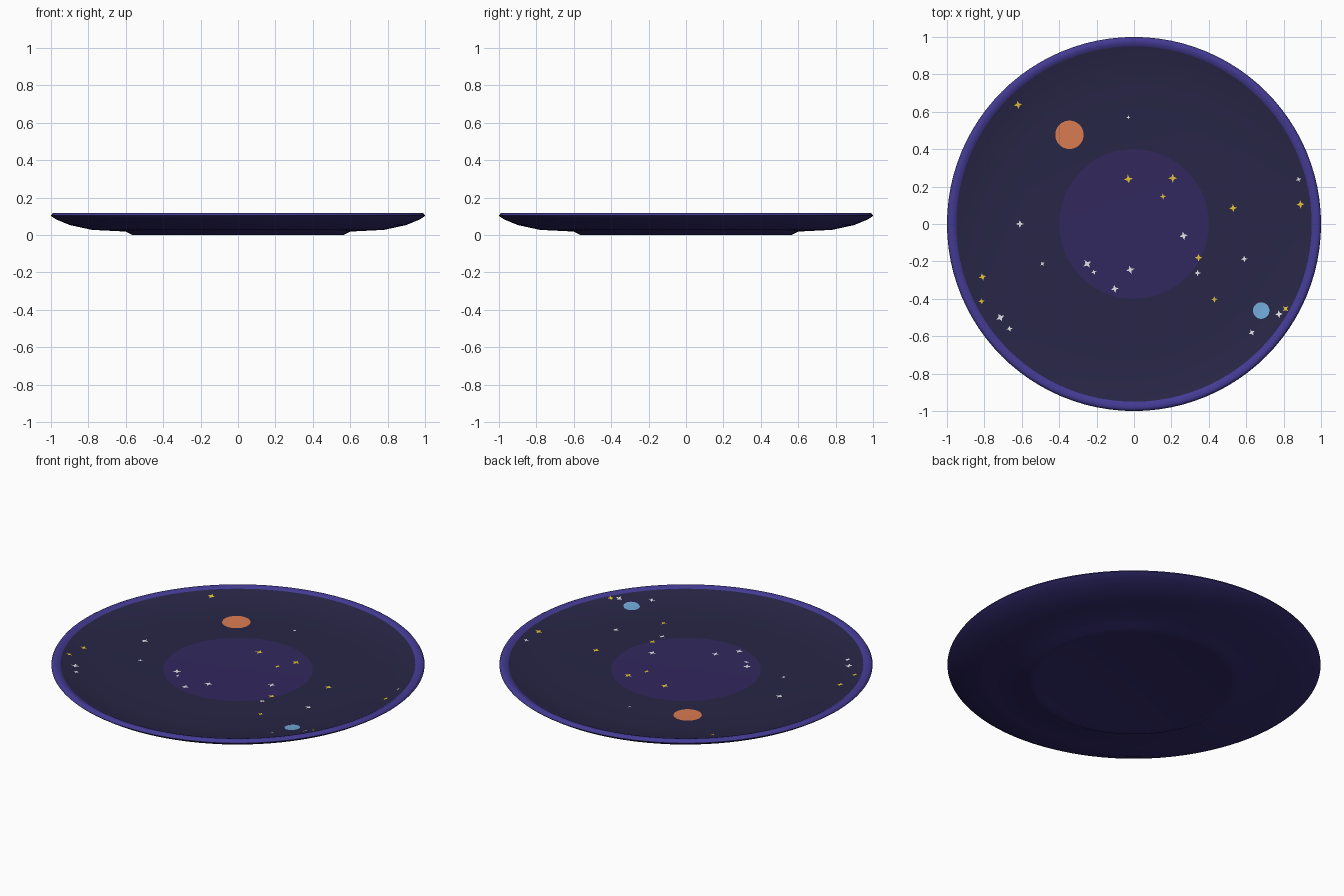
import bpy, bmesh, math

cube = bpy.data.objects.get("Cube")
if cube:
    bpy.data.objects.remove(cube)


def srgb(r, g, b):
    """Convert 0-255 display values to a linear colour."""
    def lin(c):
        c /= 255
        return c / 12.92 if c <= 0.04045 else ((c + 0.055) / 1.055) ** 2.4
    return (lin(r), lin(g), lin(b), 1.0)


def material(name, colour):
    mat = bpy.data.materials.new(name)
    mat.use_nodes = True
    mat.diffuse_color = colour
    mat.node_tree.nodes["Principled BSDF"].inputs["Base Color"].default_value = colour
    return mat


night = material("night glaze", srgb(40, 38, 70))
violet = material("violet glaze", srgb(50, 40, 94))
purple = material("purple rim", srgb(68, 59, 148))
indigo = material("dark indigo underside", srgb(49, 41, 106))
orange = material("orange planet", srgb(218, 124, 82))
blue = material("blue planet", srgb(112, 168, 216))
gold = material("gold star", srgb(228, 196, 52))
silver = material("silver star", srgb(226, 226, 230))


def finish(name, bm, mat, smooth=True):
    mesh = bpy.data.meshes.new(name)
    bm.to_mesh(mesh)
    bm.free()
    mesh.materials.append(mat)
    obj = bpy.data.objects.new(name, mesh)
    bpy.context.collection.objects.link(obj)
    if smooth:
        bpy.ops.object.select_all(action="DESELECT")
        obj.select_set(True)
        bpy.context.view_layer.objects.active = obj
        bpy.ops.object.shade_smooth_by_angle(angle=math.radians(35))
    return obj


def lathe(name, profile, mat, facing=1, steps=96):
    """Spin a (radius, height) profile around z; facing is 1 up or -1 down."""
    bm = bmesh.new()
    verts = [bm.verts.new((r, 0, z)) for r, z in profile]
    edges = [bm.edges.new(pair) for pair in zip(verts, verts[1:])]
    bmesh.ops.spin(bm, geom=verts + edges, cent=(0, 0, 0), axis=(0, 0, 1),
                   angle=math.tau, steps=steps)
    bmesh.ops.remove_doubles(bm, verts=bm.verts, dist=0.0002)
    bmesh.ops.recalc_face_normals(bm, faces=bm.faces)
    if facing * sum(f.normal.z * f.calc_area() for f in bm.faces) < 0:
        bmesh.ops.reverse_faces(bm, faces=bm.faces)
    return finish(name, bm, mat)


# Centre medallion, dish, rim and underside with a foot
DISH = [(0, 0.073), (0.4, 0.074), (0.6, 0.076), (0.72, 0.079),
        (0.82, 0.085), (0.9, 0.097), (0.95, 0.108)]
lathe("centre_disc", DISH[:2], violet)
lathe("dish_surface", DISH[1:], night)
lathe("rim", [(0.95, 0.108), (0.96, 0.114), (0.974, 0.118), (0.986, 0.117),
              (0.994, 0.113), (0.998, 0.106)], purple)
lathe("underside", [(0, 0.005), (0.5, 0.005), (0.52, 0), (0.565, 0),
                    (0.6, 0.018), (0.78, 0.027), (0.9, 0.053), (0.97, 0.082),
                    (0.995, 0.098), (1, 0.103), (0.998, 0.106)], indigo, -1)


def height(r):
    """Height of the dish surface at a radius."""
    for (r0, z0), (r1, z1) in zip(DISH, DISH[1:]):
        if r <= r1:
            return z0 + (z1 - z0) * (r - r0) / (r1 - r0)
    return DISH[-1][1]


def decal(name, x, y, radii, count, mat, turn=0, lift=0.003):
    """Thin painted shape that follows the dish; radii alternate around it."""
    bm = bmesh.new()

    def point(px, py):
        return bm.verts.new((px, py, height(math.hypot(px, py)) + lift))
    centre = point(x, y)
    ring = []
    for i in range(count):
        a = math.radians(turn) + math.tau * i / count
        r = radii[i % len(radii)]
        ring.append(point(x + r * math.cos(a), y + r * math.sin(a)))
    for a, b in zip(ring, ring[1:] + ring[:1]):
        bm.faces.new((centre, a, b))
    return finish(name, bm, mat, smooth=False)


# Planets
decal("orange_planet", -0.345, 0.477, [0.076], 48, orange)
decal("blue_planet", 0.68, -0.463, [0.044], 40, blue)

# Four-pointed stars: x, y, size, turn
GOLD = [(-.62, .637, .023, 10), (-.03, .24, .024, 8), (.207, .245, .024, 0),
        (.155, .147, .017, 5), (.53, .085, .022, 5), (.89, .105, .022, 5),
        (.345, -.18, .021, 0), (.43, -.403, .018, 5), (.81, -.453, .019, 45),
        (-.81, -.283, .021, 15), (-.815, -.413, .017, 10)]
SILVER = [(-.03, .57, .011, 0), (.88, .238, .015, 20), (-.61, 0, .022, 0),
          (.265, -.063, .023, 10), (.59, -.187, .018, 5), (-.25, -.213, .025, 35),
          (-.215, -.257, .015, 20), (-.02, -.245, .023, 15), (-.103, -.347, .022, 10),
          (.34, -.262, .018, 0), (-.49, -.213, .014, 40), (-.715, -.5, .024, 25),
          (-.665, -.56, .017, 10), (.775, -.482, .021, 5), (.63, -.58, .018, 30)]
for label, stars, mat in (("gold", GOLD, gold), ("silver", SILVER, silver)):
    for n, (x, y, size, turn) in enumerate(stars, 1):
        decal(f"{label}_star_{n}", x, y, [size, size * 0.4], 8, mat, turn)
